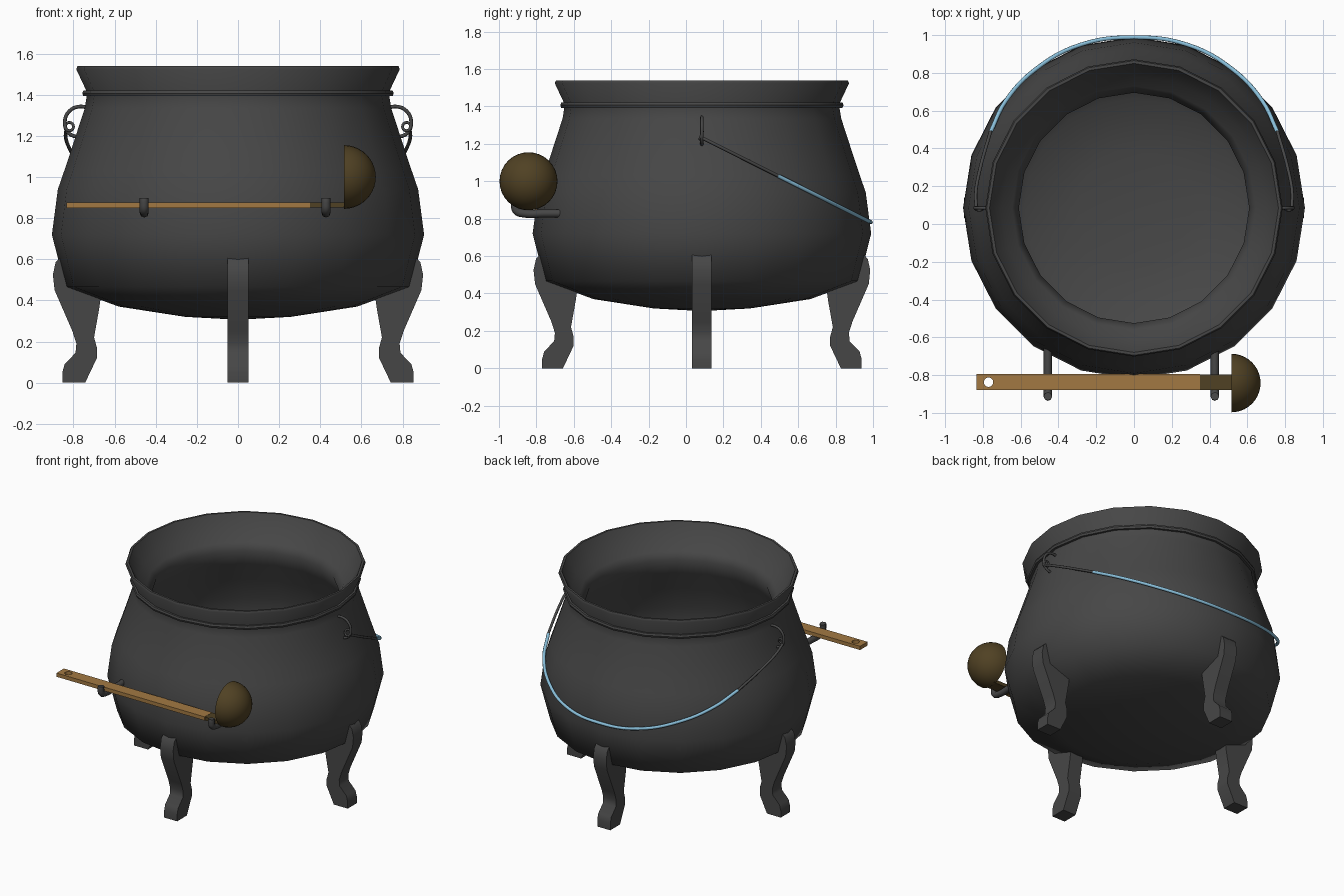
import bpy, bmesh, math
from mathutils import Matrix, Vector

if "Cube" in bpy.data.objects:
    bpy.data.objects.remove(bpy.data.objects["Cube"])

CY = 0.085   # pot axis in y


def material(name, rgb):
    m = bpy.data.materials.new(name)
    m.diffuse_color = (*rgb, 1)
    m.use_nodes = True
    m.node_tree.nodes["Principled BSDF"].inputs["Base Color"].default_value = m.diffuse_color
    return m


IRON = material("dark iron", (0.062, 0.062, 0.062))
WOOD = material("light wood", (0.36, 0.19, 0.055))
BRONZE = material("dark bronze", (0.08, 0.053, 0.017))
BLUE = material("pale blue", (0.25, 0.52, 0.70))


def finish(name, mesh, mat, angle=40):
    mesh.materials.clear()
    mesh.materials.append(mat)
    for p in mesh.polygons:
        p.use_smooth = True
    mesh.set_sharp_from_angle(angle=math.radians(angle))
    ob = bpy.data.objects.new(name, mesh)
    bpy.context.collection.objects.link(ob)
    return ob


def from_bm(name, bm, mat, angle=40):
    bmesh.ops.remove_doubles(bm, verts=bm.verts, dist=1e-5)
    bmesh.ops.recalc_face_normals(bm, faces=bm.faces)
    me = bpy.data.meshes.new(name)
    bm.to_mesh(me)
    bm.free()
    return finish(name, me, mat, angle)


def lathe(name, profile, mat, steps, angle, matrix, closed=False):
    """Spin an (r, z) profile around z, then place it with matrix."""
    bm = bmesh.new()
    vs = [bm.verts.new((r, 0, z)) for r, z in profile]
    es = [bm.edges.new(p) for p in zip(vs, vs[1:])]
    if closed:
        es.append(bm.edges.new((vs[-1], vs[0])))
    bmesh.ops.spin(bm, geom=vs + es, cent=(0, 0, 0), axis=(0, 0, 1),
                   angle=2 * math.pi, steps=steps, use_duplicate=False)
    bmesh.ops.remove_doubles(bm, verts=bm.verts, dist=1e-4)
    bm.transform(matrix)
    return from_bm(name, bm, mat, angle)


def wire(name, pts, radius, mat, cyclic=False):
    """Round rod along a smooth path."""
    cu = bpy.data.curves.new(name, 'CURVE')
    cu.dimensions = '3D'
    cu.bevel_depth = radius
    cu.bevel_resolution = 2
    cu.resolution_u = 6
    cu.use_fill_caps = True
    sp = cu.splines.new('BEZIER')
    sp.bezier_points.add(len(pts) - 1)
    for b, p in zip(sp.bezier_points, pts):
        b.co = p
        b.handle_left_type = b.handle_right_type = 'AUTO'
    sp.use_cyclic_u = cyclic
    tmp = bpy.data.objects.new(name + "_path", cu)
    bpy.context.collection.objects.link(tmp)
    bpy.context.view_layer.update()
    dg = bpy.context.evaluated_depsgraph_get()
    me = bpy.data.meshes.new_from_object(tmp.evaluated_get(dg))
    bpy.data.objects.remove(tmp)
    return finish(name, me, mat, 50)


# Pot: thick-walled body with flared rim
axis = Matrix.Translation((0, CY, 0))
outer = [(0, .306), (.257, .32), (.58, .37), (.84, .466), (.905, .72), (.876, .94),
         (.845, 1.03), (.815, 1.12), (.745, 1.335), (.733, 1.41), (.787, 1.525), (.78, 1.54)]
inner = [(.765, 1.54), (.70, 1.42), (.645, 1.38), (.61, 1.33), (.65, 1.22), (.71, 1.08),
         (.765, .92), (.785, .75), (.73, .58), (.58, .48), (.3, .43), (0, .42)]
lathe("pot", outer + inner, IRON, 20, 60, axis)

# Neck band
lathe("neck_band", [(.72, 1.393), (.752, 1.393), (.757, 1.407), (.752, 1.42), (.72, 1.42)],
      IRON, 20, 40, axis, closed=True)

# Four curved legs, extruded from a side profile
leg = [(.743, 0), (.854, 0), (.854, .05), (.843, .09), (.79, .145), (.786, .19), (.805, .25),
       (.892, .45), (.9, .525), (.887, .585), (.868, .605), (.82, .6), (.77, .5), (.665, .43),
       (.675, .36), (.70, .22), (.686, .17), (.686, .12)]
for i, side in enumerate(("right", "back", "left", "front")):
    bm = bmesh.new()
    f = bm.faces.new([bm.verts.new((r, -.052, z)) for r, z in leg])
    ext = bmesh.ops.extrude_face_region(bm, geom=[f])
    bmesh.ops.translate(bm, vec=(0, .104, 0),
                        verts=[v for v in ext["geom"] if isinstance(v, bmesh.types.BMVert)])
    bm.transform(axis @ Matrix.Rotation(i * math.pi / 2, 4, 'Z'))
    from_bm(side + "_leg", bm, IRON, 40)


# Bail: swung down at the back, z falls linearly with y
def bail(x, y):
    return (x, y, 1.235 - (y - .08) * .5)


for s, side in ((-1, "left"), (1, "right")):
    wire(side + "_ear", [(s * x, CY, z) for x, z in
         ((.72, 1.335), (.775, 1.342), (.82, 1.32), (.842, 1.27), (.825, 1.215), (.765, 1.19))],
         .009, IRON)
    wire(side + "_bail_wire", [bail(s * x, y) for x, y in
         ((.835, .09), (.838, .16), (.818, .28), (.758, .495))], .009, IRON)
    wire(side + "_bail_eye", [(s * (.82 + .02 * math.cos(a)), CY - .004 + .008 * math.sin(a),
                               1.245 + .02 * math.sin(a))
                              for a in (0, math.pi / 2, math.pi, math.pi * 1.5)],
         .007, IRON, cyclic=True)

half = [(.758, .49), (.68, .65), (.52, .82), (.28, .95)]
wire("bail_grip", [bail(-x, y) for x, y in half] + [bail(0, .988)]
     + [bail(x, y) for x, y in reversed(half)], .011, BLUE)

# Two hooks holding the ladle
for x, side in ((-.456, "left"), (.428, "right")):
    wire(side + "_hook", [(x, y, z) for y, z in
         ((-.64, .828), (-.76, .828), (-.865, .828), (-.905, .842), (-.914, .875), (-.912, .897))],
         .022, IRON)


# Ladle handle: flat bar with a round hanging hole near the left end
def bar(name, x0, x1, y0, y1, z0, z1, mat):
    bm = bmesh.new()
    bmesh.ops.create_cube(bm, size=1)
    bm.transform(Matrix.Translation(((x0 + x1) / 2, (y0 + y1) / 2, (z0 + z1) / 2))
                 @ Matrix.Diagonal((x1 - x0, y1 - y0, z1 - z0, 1)))
    return from_bm(name, bm, mat, 30)


bar("ladle_handle", -.71, .35, -.88, -.795, .85, .877, WOOD)
bar("ladle_neck", .35, .53, -.878, -.797, .851, .876, BRONZE)

bm = bmesh.new()
hole = Vector((-.77, -.8375, 0))
n = 16
rings = []
for z in (.85, .877):
    inn, out = [], []
    for k in range(n):
        a = 2 * math.pi * (k + .5) / n
        d = Vector((math.cos(a), math.sin(a), 0))
        sx = .06 if d.x > 0 else .065
        t = min(sx / abs(d.x), .0425 / abs(d.y))
        inn.append(bm.verts.new(hole + d * .025 + Vector((0, 0, z))))
        o = hole + d * t
        # snap the rays nearest the diagonals to the bar corners
        if k % (n // 2) in (1, 6):
            o = hole + Vector((math.copysign(sx, d.x), math.copysign(.0425, d.y), 0))
        out.append(bm.verts.new(o + Vector((0, 0, z))))
    rings.append((inn, out))
(bi, bo), (ti, to) = rings
for k in range(n):
    j = (k + 1) % n
    for a, b in ((bi, bo), (bo, to), (to, ti), (ti, bi)):
        bm.faces.new((a[k], a[j], b[j], b[k]))
from_bm("ladle_handle_end", bm, WOOD, 30)

# Ladle bowl: hollow half sphere opening towards -x
R, r = .155, .143
arc = [i * math.pi / 20 for i in range(11)]
bowl = [(R * math.sin(a), R * math.cos(a)) for a in arc] \
    + [(r * math.sin(a), r * math.cos(a)) for a in reversed(arc)]
lathe("ladle_bowl", bowl, BRONZE, 32, 40,
      Matrix.Translation((.515, -.842, 1.0)) @ Matrix.Rotation(math.pi / 2, 4, 'Y'))
